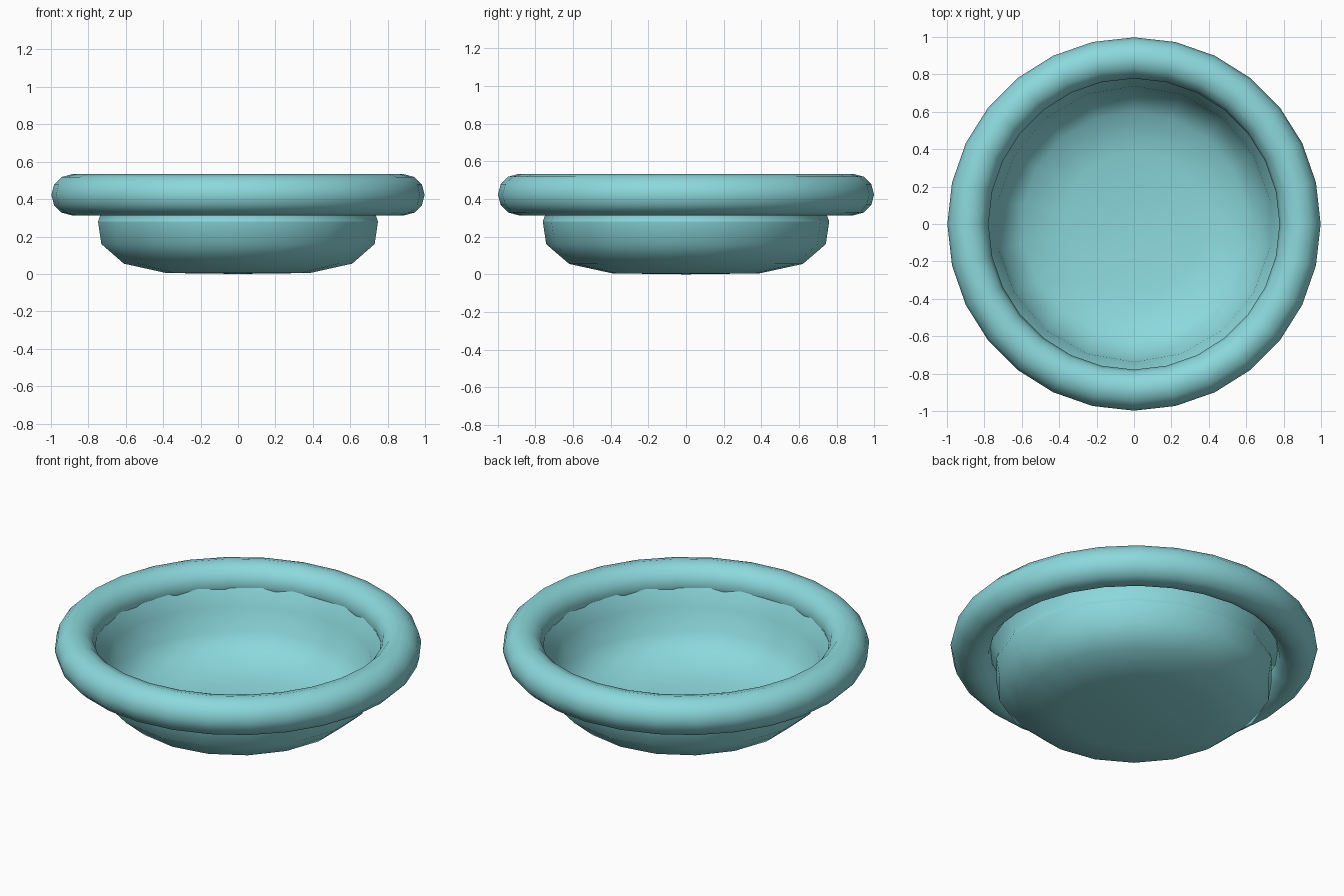
import bpy, math

cube = bpy.data.objects.get("Cube")
if cube:
    bpy.data.objects.remove(cube, do_unlink=True)

# Single turquoise colour
TURQUOISE = (0.26, 0.69, 0.72, 1)
glaze = bpy.data.materials.new("turquoise")
glaze.use_nodes = True
glaze.diffuse_color = TURQUOISE
shader = glaze.node_tree.nodes["Principled BSDF"]
shader.inputs["Base Color"].default_value = TURQUOISE
shader.inputs["Roughness"].default_value = 0.6


def lathe(name, profile, sides, closed=False):
    """Spin a (radius, height) profile, listed bottom up on the outside."""
    verts, rings, faces = [], [], []
    for radius, z in profile:
        count = 1 if radius == 0 else sides
        rings.append([len(verts) + i for i in range(count)])
        for i in range(count):
            a = 2 * math.pi * i / sides - math.pi / 2
            verts.append((radius * math.cos(a), radius * math.sin(a), z))
    pairs = list(zip(rings, rings[1:]))
    if closed:
        pairs.append((rings[-1], rings[0]))
    for low, high in pairs:
        for i in range(sides):
            j = (i + 1) % sides
            if len(low) == 1:
                faces.append((low[0], high[j], high[i]))
            elif len(high) == 1:
                faces.append((low[i], low[j], high[0]))
            else:
                faces.append((low[i], low[j], high[j], high[i]))
    mesh = bpy.data.meshes.new(name)
    mesh.from_pydata(verts, [], faces)
    mesh.materials.append(glaze)
    mesh.shade_smooth()
    obj = bpy.data.objects.new(name, mesh)
    bpy.context.collection.objects.link(obj)
    return obj


# Thick rounded rim
tube = [2 * math.pi * i / 12 for i in range(12)]
lathe("rim", [(0.888 + 0.11 * math.cos(a), 0.423 + 0.11 * math.sin(a)) for a in tube],
      28, closed=True)

# Outside of the bowl
lathe("bowl_outside", [(0, 0), (0.39, 0.005), (0.62, 0.055), (0.742, 0.16),
                       (0.76, 0.28)], 18)

# Narrow neck between the bowl and the rim, leaning inward then tucked into the rim
lathe("bowl_neck", [(0.76, 0.28), (0.746, 0.32), (0.8, 0.43)], 18)

# Inside of the bowl, listed top down so that it faces inward
lathe("bowl_inside", [(0.8, 0.43), (0.738, 0.32), (0.715, 0.18), (0.6, 0.08),
                      (0.38, 0.03), (0, 0.025)], 18)
